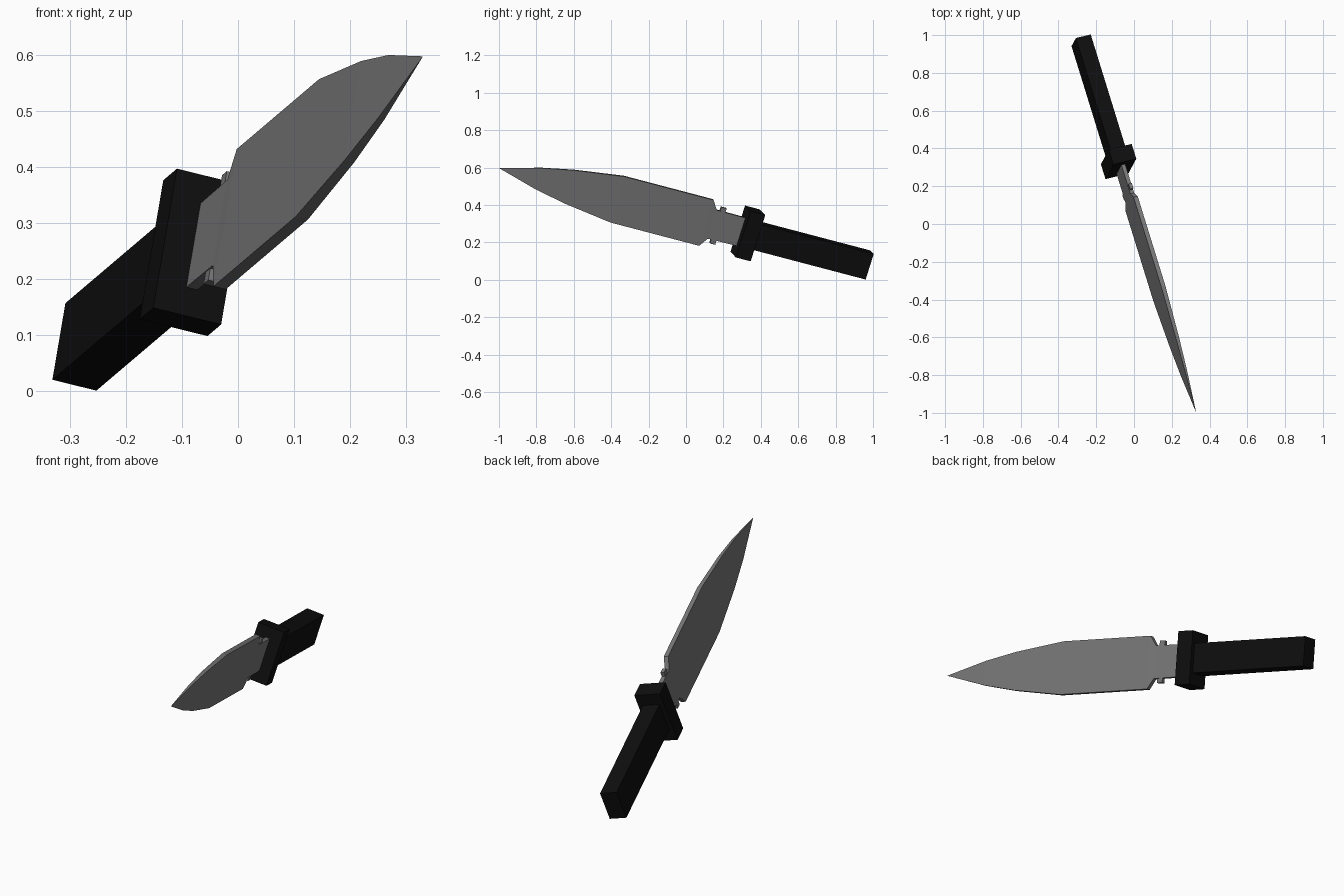
import bpy, bmesh
from mathutils import Matrix, Vector

if "Cube" in bpy.data.objects:
    bpy.data.objects.remove(bpy.data.objects["Cube"])

# Knife frame: u runs from pommel to tip, v across the width, s through the thickness
D = Vector((0.2866, -0.927, 0.2434)).normalized()
T = Vector((0.160, 0.297, 0.942)).cross(D).normalized()
W = D.cross(T).normalized()
E = Vector((-0.28, 0.9725, 0.079))
FRAME = Matrix.Translation(E) @ Matrix((D, W, T)).transposed().to_4x4()


def material(name, value):
    m = bpy.data.materials.new(name)
    m.diffuse_color = (value, value, value, 1)
    m.use_nodes = True
    m.node_tree.nodes["Principled BSDF"].inputs["Base Color"].default_value = m.diffuse_color
    return m


steel = material("grey steel", 0.195)
black = material("black grip", 0.0045)


def finish(name, bm, mat):
    bmesh.ops.recalc_face_normals(bm, faces=bm.faces)
    me = bpy.data.meshes.new(name)
    bm.to_mesh(me)
    bm.free()
    me.materials.append(mat)
    ob = bpy.data.objects.new(name, me)
    ob.matrix_world = FRAME
    bpy.context.collection.objects.link(ob)
    return ob


def box(name, u0, u1, v0, v1, s, mat):
    bm = bmesh.new()
    bmesh.ops.create_cube(bm, size=1)
    for p in bm.verts:
        p.co = ((u0 + u1) / 2 + p.co.x * (u1 - u0),
                (v0 + v1) / 2 + p.co.y * (v1 - v0), p.co.z * 2 * s)
    return finish(name, bm, mat)


# Handle and guard
box("handle", 0, 0.66, -0.0725, 0.0725, 0.0415, black)
box("guard", 0.65, 0.735, -0.1316, 0.1316, 0.064, black)

# Blade with its neck: stations of (u, half width, half thickness), closed to a point
stations = [(0.70, 0.079, 0.0105), (0.90, 0.081, 0.0105), (0.935, 0.130, 0.0115),
            (1.447, 0.130, 0.0115), (1.722, 0.094, 0.009), (1.90, 0.060, 0.006)]
bm = bmesh.new()
rings = [[bm.verts.new((u, a * v, b * s)) for a, b in ((1, 1), (-1, 1), (-1, -1), (1, -1))]
         for u, v, s in stations]
bm.faces.new(rings[0])
for r, q in zip(rings, rings[1:]):
    for i in range(4):
        j = (i + 1) % 4
        bm.faces.new((r[i], r[j], q[j], q[i]))
tip = bm.verts.new((2.128, 0, 0))
for i in range(4):
    bm.faces.new((rings[-1][i], rings[-1][(i + 1) % 4], tip))
finish("blade", bm, steel)

# Small stop lugs above and below the neck
for label, side in (("upper", 1), ("lower", -1)):
    lo, hi = sorted((0.07 * side, 0.103 * side))
    box(label + "_lug", 0.85, 0.88, lo, hi, 0.009, steel)
